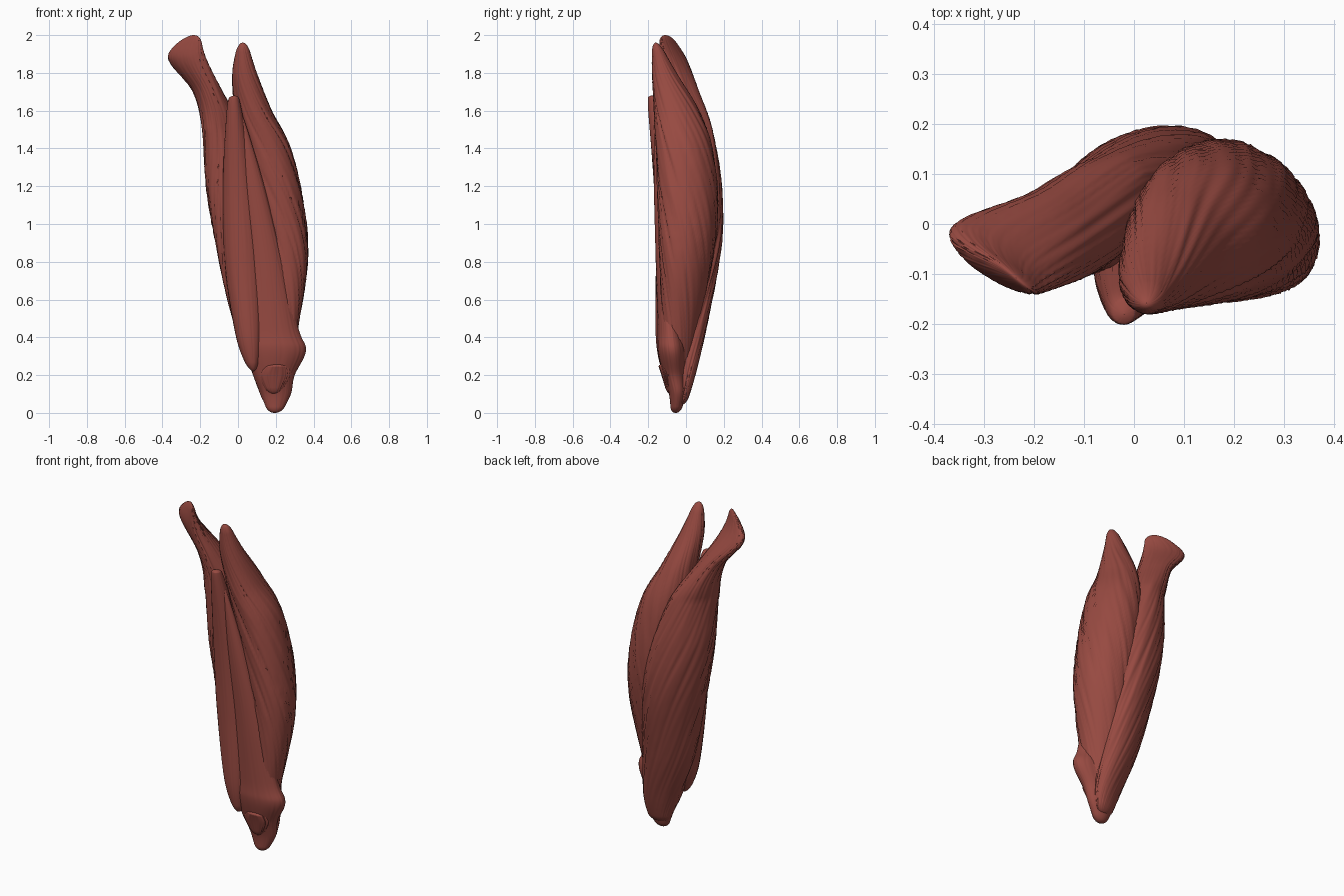
import bpy, bmesh, math
from mathutils import Vector, noise

if "Cube" in bpy.data.objects:
    bpy.data.objects.remove(bpy.data.objects["Cube"], do_unlink=True)

SEGMENTS, RINGS = 112, 150

red = bpy.data.materials.new("muscle_red")
red.use_nodes = True
red.diffuse_color = (0.31, 0.068, 0.053, 1)
red.node_tree.nodes["Principled BSDF"].inputs["Base Color"].default_value = red.diffuse_color


def spline(rows, f):
    """Smoothly interpolate all columns of a row table at fractional row f."""
    last = len(rows) - 1
    i = min(int(f), last - 1)
    t = f - i
    before, start, end, after = (rows[min(max(i + k, 0), last)] for k in (-1, 0, 1, 2))
    return [q + t * (r - p + t * (2 * p - 5 * q + 4 * r - s + t * (3 * (q - r) + s - p))) / 2
            for p, q, r, s in zip(before, start, end, after)]


def cross_section(bm, row, scale, fibre, slant, skew):
    """Ring of vertices: a sheared ellipse with grooves that run along the fibres."""
    z, left, right, front, back = row
    centre = Vector(((left + right) / 2, (front + back) / 2, z))
    half_width, half_depth = scale * (right - left) / 2, scale * (back - front) / 2
    ring = []
    for i in range(SEGMENTS):
        angle = math.tau * i / SEGMENTS
        along = angle + slant * z
        groove = abs(noise.noise(Vector((7 * math.cos(along), 7 * math.sin(along), 1.5 * z))))
        radius = 1 + fibre * scale * (0.15 - groove)
        offset = Vector((half_width * math.cos(angle), half_depth * math.sin(angle + skew), 0))
        ring.append(bm.verts.new(centre + radius * offset))
    return ring


def loft(name, rows, fibre, slant=0, skew=lambda z: 0):
    """Round-ended body through rows of (z, x min, x max, y min, y max)."""
    bm = bmesh.new()
    rings = []
    last = len(rows) - 1
    for j in range(RINGS + 1):
        # Denser rings towards both ends keep the rounded tips smooth
        f = last * (1 - math.cos(math.pi * j / RINGS)) / 2
        to_end = min(1, min(f, last - f) / 0.4)
        scale = max(0.1, math.sqrt(max(0, 1 - (1 - to_end) ** 2)))
        row = spline(rows, f)
        rings.append(cross_section(bm, row, scale, fibre, slant, skew(row[0])))
    for low, high in zip(rings, rings[1:]):
        for i in range(SEGMENTS):
            k = (i + 1) % SEGMENTS
            bm.faces.new((low[i], low[k], high[k], high[i]))
    bm.faces.new(rings[0])
    bm.faces.new(rings[-1])
    bmesh.ops.recalc_face_normals(bm, faces=bm.faces)
    mesh = bpy.data.meshes.new(name)
    bm.to_mesh(mesh)
    bm.free()
    mesh.materials.append(red)
    obj = bpy.data.objects.new(name, mesh)
    bpy.context.collection.objects.link(obj)
    bpy.ops.object.select_all(action="DESELECT")
    obj.select_set(True)
    bpy.context.view_layer.objects.active = obj
    bpy.ops.object.shade_smooth_by_angle(angle=math.radians(60))


# Long head: flared top end that twists, broad belly along the back
loft("long_head", [
    (.04, .14, .25, -.06, 0),
    (.2, .08, .27, -.08, .05),
    (.5, -.03, .24, -.1, .12),
    (.9, -.12, .2, -.1, .19),
    (1.2, -.17, .14, -.1, .19),
    (1.5, -.19, .03, -.1, .14),
    (1.7, -.24, -.08, -.12, .07),
    (1.88, -.37, -.17, -.14, 0),
    (2, -.27, -.2, -.14, -.08),
], fibre=0.1, slant=-1.5, skew=lambda z: 0.35 - 3 * max(0, z - 1.5))

# Lateral head: leaf-shaped outer belly with a pointed top
loft("lateral_head", [
    (.1, .2, .26, -.08, -.02),
    (.4, .15, .31, -.12, .05),
    (.8, .09, .37, -.14, .14),
    (1.1, .05, .35, -.15, .17),
    (1.4, 0, .28, -.16, .14),
    (1.6, -.02, .18, -.17, .07),
    (1.8, -.03, .1, -.18, -.05),
    (1.96, 0, .05, -.18, -.14),
], fibre=0.1, slant=2, skew=lambda z: 0.2 * z - 0.4)

# Medial head: slim strip on the front
loft("medial_head", [
    (.22, .06, .1, -.13, -.08),
    (.4, -.01, .13, -.16, -.03),
    (.8, -.07, .13, -.16, 0),
    (1.2, -.08, .09, -.17, -.03),
    (1.6, -.06, .02, -.2, -.12),
    (1.68, -.04, 0, -.2, -.16),
], fibre=0.04)

# Tendon: flat sheet between the heads, narrowing to the lower end
loft("tendon", [
    (0, .16, .23, -.08, -.03),
    (.1, .12, .28, -.09, 0),
    (.2, .08, .3, -.12, 0),
    (.33, .04, .36, -.15, 0),
    (.45, .05, .32, -.15, -.02),
    (.8, .06, .24, -.16, -.06),
    (1.2, .03, .14, -.17, -.1),
    (1.6, 0, .02, -.17, -.15),
], fibre=0.04)

# Raised attachment lump on the front of the tendon
loft("tendon_lump", [
    (.1, .16, .22, -.1, -.06),
    (.2, .11, .28, -.13, -.05),
    (.26, .15, .26, -.15, -.06),
], fibre=0.15)
